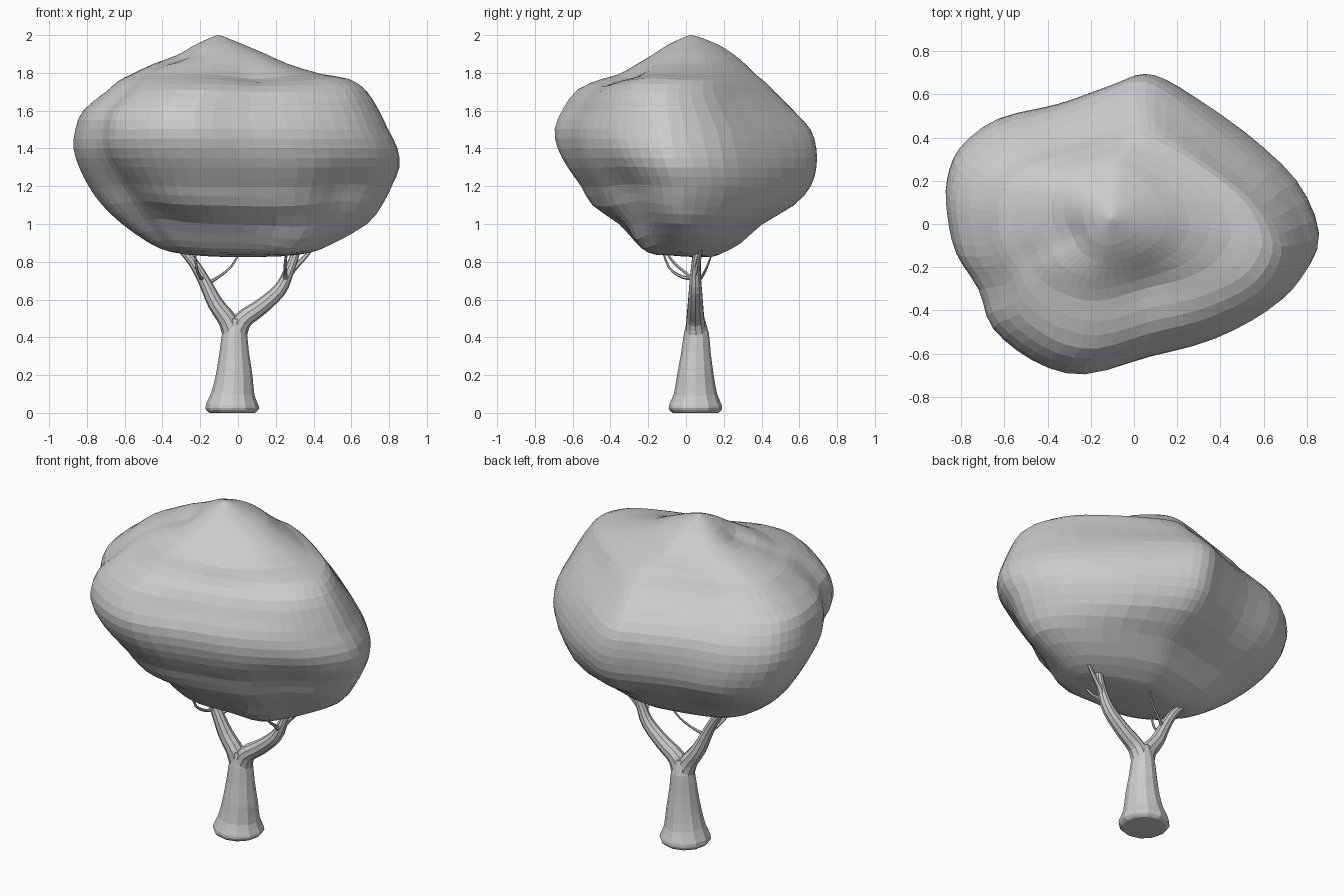
import bpy, bmesh, math
from mathutils import Vector

cube = bpy.data.objects.get("Cube")
if cube:
    bpy.data.objects.remove(cube, do_unlink=True)

grey = bpy.data.materials.new("plain_grey")
grey.use_nodes = True
grey.diffuse_color = (0.6, 0.6, 0.6, 1)
grey.node_tree.nodes["Principled BSDF"].inputs["Base Color"].default_value = (0.6, 0.6, 0.6, 1)


def spline(rows, steps, closed=False):
    """Smooth curve through rows of numbers, any width."""
    count = len(rows)
    pick = (lambda i: rows[i % count]) if closed else (lambda i: rows[max(0, min(count - 1, i))])
    result = []
    for i in range(count if closed else count - 1):
        for s in range(steps):
            t = s / steps
            result.append([
                b + t * (c - a) / 2 + t * t * (a - 2.5 * b + 2 * c - d / 2)
                + t ** 3 * (1.5 * (b - c) + (d - a) / 2)
                for a, b, c, d in zip(pick(i - 1), pick(i), pick(i + 1), pick(i + 2))])
    if not closed:
        result.append(list(rows[-1]))
    return result


def loft(name, rings):
    """Skin a list of equal rings and close both ends."""
    bm = bmesh.new()
    loops = [[bm.verts.new(p) for p in ring] for ring in rings]
    n = len(loops[0])
    for low, high in zip(loops, loops[1:]):
        for i in range(n):
            j = (i + 1) % n
            bm.faces.new((low[i], low[j], high[j], high[i]))
    for loop in (loops[0], loops[-1]):
        mid = bm.verts.new(sum((v.co for v in loop), Vector()) / n)
        for i in range(n):
            bm.faces.new((loop[i], loop[(i + 1) % n], mid))
    bmesh.ops.recalc_face_normals(bm, faces=bm.faces)
    mesh = bpy.data.meshes.new(name)
    bm.to_mesh(mesh)
    bm.free()
    mesh.materials.append(grey)
    obj = bpy.data.objects.new(name, mesh)
    bpy.context.collection.objects.link(obj)
    return obj


def limb(name, path, sides=10, steps=3):
    """Tapering tube; path rows are x, y, z, radius."""
    rows = spline(path, steps)
    points = [Vector(r[:3]) for r in rows]
    rings = []
    for i, p in enumerate(points):
        along = (points[min(i + 1, len(points) - 1)] - points[max(i - 1, 0)]).normalized()
        u = along.cross(Vector((0, 1, 0))).normalized()
        v = along.cross(u)
        angles = [math.tau * k / sides for k in range(sides)]
        rings.append([p + rows[i][3] * (u * math.cos(a) + v * math.sin(a)) for a in angles])
    return loft(name, rings)


# Canopy: plan outline, then height levels with their extents
outline = spline([
    (.86, -.07), (.75, .18), (.5, .4), (.2, .63), (.05, .69), (-.1, .64),
    (-.35, .55), (-.63, .48), (-.8, .35), (-.86, .2), (-.86, .05), (-.82, -.13),
    (-.72, -.3), (-.65, -.48), (-.45, -.62), (-.2, -.68), (.1, -.6),
    (.4, -.52), (.65, -.4), (.79, -.26)], 3, closed=True)
levels = spline([
    (.825, -.02, .02, .07, .09), (.83, -.18, .22, -.04, .15),
    (.85, -.36, .38, -.2, .2), (.9, -.48, .51, -.27, .29),
    (1, -.62, .69, -.36, .4), (1.1, -.72, .77, -.5, .57),
    (1.2, -.79, .82, -.56, .66), (1.3, -.84, .86, -.63, .69),
    (1.4, -.87, .85, -.68, .69), (1.5, -.86, .8, -.69, .66),
    (1.6, -.82, .75, -.64, .57), (1.7, -.7, .68, -.57, .47),
    (1.76, -.63, .59, -.45, .41), (1.79, -.57, .45, -.36, .37),
    (1.85, -.45, .26, -.26, .31), (1.9, -.33, .15, -.18, .25),
    (1.95, -.24, .03, -.1, .17), (1.99, -.14, -.07, -.01, .07),
    (2, -.11, -.1, .02, .03)], 2)
# Swells and hollows: centre, reach, amount
bumps = [
    ((.62, -.33, 1.12), .2, -.06), ((.3, -.25, .9), .13, .04),
    ((-.66, -.36, 1.12), .24, -.06), ((-.45, -.25, .98), .2, -.03),
    ((.45, .35, 1.08), .25, .04), ((-.3, -.55, 1.6), .22, .03),
    ((.1, -.3, 1.8), .15, -.03), ((-.3, -.05, 1.88), .12, -.03),
    ((.55, -.2, 1.72), .15, .02), ((.2, -.5, 1.25), .3, .02)]
heart = Vector((0, 0, 1.35))
rings = []
for z, x0, x1, y0, y1 in levels:
    blend = max(0.25, min(1, 1.6 - abs(z - 1.4) * 2.2))
    ring = []
    for ox, oy in outline:
        nx, ny = ox / .865, oy / .69
        size = math.hypot(nx, ny)
        scale = blend + (1 - blend) / size
        p = Vector(((x0 + x1) / 2 + (x1 - x0) / 2 * nx * scale,
                    (y0 + y1) / 2 + (y1 - y0) / 2 * ny * scale, z))
        push = sum(amount * math.exp(-((p - Vector(c)).length / reach) ** 2)
                   for c, reach, amount in bumps)
        ring.append(p + (p - heart).normalized() * push)
    rings.append(ring)
loft("canopy", rings)

# Trunk with a flared foot
limb("trunk", [
    (-.03, .05, 0, .12), (-.03, .05, .015, .138), (-.03, .05, .04, .14),
    (-.027, .05, .1, .115), (-.02, .05, .2, .097), (-.02, .053, .32, .078),
    (-.018, .055, .42, .066), (-.015, .052, .5, .045)], 12, 2)

# Two main branches
limb("right_branch", [
    (-.02, .055, .4, .06), (-.055, .05, .49, .05), (-.12, .05, .58, .042),
    (-.18, .05, .7, .032), (-.24, .055, .8, .026), (-.33, .06, .9, .018)])
limb("left_branch", [
    (-.015, .055, .4, .06), (.025, .05, .49, .05), (.12, .05, .56, .043),
    (.22, .05, .65, .036), (.265, .05, .74, .028), (.3, .06, .83, .023),
    (.33, .09, .92, .012)])

# Thin twigs reaching into the canopy
twigs = {
    "right_inner_twig": [(-.17, .05, .68, .012), (-.11, .08, .715, .008),
                         (-.04, .11, .77, .006), (.01, .14, .85, .004)],
    "right_front_twig": [(-.19, .05, .71, .012), (-.2, -.02, .72, .009),
                         (-.22, -.09, .77, .007), (-.23, -.13, .88, .005)],
    "left_front_twig": [(.25, .05, .69, .015), (.25, 0, .74, .01),
                        (.25, -.06, .79, .008), (.26, -.12, .87, .006)],
    "left_outer_twig": [(.26, .05, .72, .02), (.3, .06, .77, .016),
                        (.35, .07, .82, .012), (.4, .08, .88, .008)],
}
for name, path in twigs.items():
    limb(name, path, 6)
